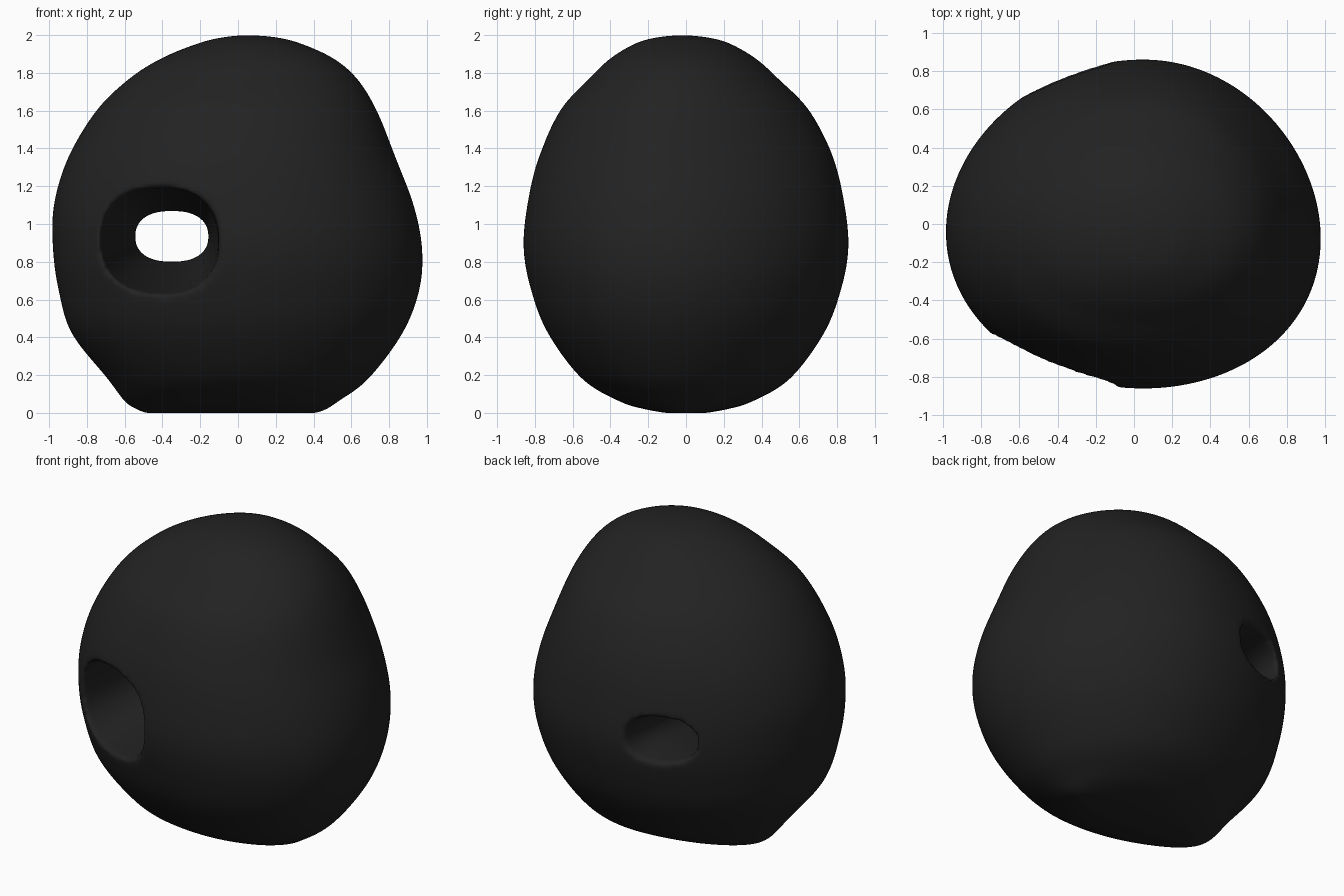
import bpy, bmesh, math
from mathutils import Vector

if "Cube" in bpy.data.objects:
    bpy.data.objects.remove(bpy.data.objects["Cube"])

mat = bpy.data.materials.new("charcoal")
mat.diffuse_color = (0.016, 0.016, 0.016, 1)
mat.use_nodes = True
mat.node_tree.nodes["Principled BSDF"].inputs["Base Color"].default_value = mat.diffuse_color


def loft(name, rings):
    """Skin a stack of closed rings and cap both ends."""
    bm = bmesh.new()
    vs = [[bm.verts.new(p) for p in r] for r in rings]
    n = len(vs[0])
    for a, b in zip(vs, vs[1:]):
        for i in range(n):
            bm.faces.new((a[i], a[(i + 1) % n], b[(i + 1) % n], b[i]))
    bm.faces.new(vs[0])
    bm.faces.new(vs[-1])
    bmesh.ops.recalc_face_normals(bm, faces=bm.faces)
    me = bpy.data.meshes.new(name)
    bm.to_mesh(me)
    bm.free()
    ob = bpy.data.objects.new(name, me)
    bpy.context.collection.objects.link(ob)
    me.materials.append(mat)
    return ob


def spline(pts, steps):
    """Catmull-Rom through the stations."""
    p = [pts[0]] + pts + [pts[-1]]
    out = []
    for i in range(1, len(p) - 2):
        a, b, c, d = p[i - 1:i + 3]
        for s in range(steps):
            t = s / steps
            out.append([0.5 * (2 * q + (r - o) * t + (2 * o - 5 * q + 4 * r - u) * t * t
                               + (3 * q - o - 3 * r + u) * t ** 3)
                        for o, q, r, u in zip(a, b, c, d)])
    out.append(list(pts[-1]))
    return out


# body: height, left edge, right edge, half depth
stations = [
    (0.0, -.50, .42, .11), (.02, -.54, .47, .22), (.06, -.60, .53, .35),
    (.18, -.69, .69, .55), (.42, -.88, .87, .73), (.65, -.95, .96, .82),
    (.87, -.98, .975, .86), (1.1, -.975, .93, .84), (1.35, -.90, .835, .78),
    (1.6, -.75, .735, .66), (1.77, -.575, .63, .50), (1.88, -.40, .50, .38),
    (1.96, -.20, .32, .24), (1.99, -.07, .19, .12), (2.0, .04, .06, .01)]
N = 96
rings = []
for z, xl, xr, h in spline(stations, 5):
    ring = []
    for i in range(N):
        a = 2 * math.pi * i / N
        c, s = math.cos(a), math.sin(a)
        x = .05 + c * ((xr - .05) if c > 0 else (.05 - xl))
        skew = (-.09 if c > 0 else -.05) * c * c
        ring.append(Vector((x, h * (s + skew) - .02 * max(0, z - 1.4) / .6, z)))
    rings.append(ring)
body = loft("body", rings)

# tapered tunnel: y, centre x, centre z, half width, half height
tunnel = [(-1.0, -.45, .90, .36, .32), (-.75, -.43, .91, .325, .285),
          (-.3, -.40, .92, .28, .235), (.3, -.36, .93, .215, .155),
          (.6, -.35, .935, .195, .135), (1.0, -.36, .935, .24, .17)]
rings = []
for y, cx, cz, w, h in spline(tunnel, 6):
    ring = []
    for i in range(64):
        a = 2 * math.pi * i / 64
        c, s = math.cos(a), math.sin(a)
        k = (abs(c) ** 2.4 + abs(s) ** 2.4) ** (-1 / 2.4)
        ring.append(Vector((cx + w * c * k, y, cz + h * s * k)))
    rings.append(ring)
cutter = loft("tunnel_cutter", rings)
cutter.hide_render = True
cutter.hide_set(True)

# cut the hole, then soften its rims
m = body.modifiers.new("hole", 'BOOLEAN')
m.operation = 'DIFFERENCE'
m.object = cutter
m.solver = 'EXACT'
m = body.modifiers.new("even_mesh", 'REMESH')
m.mode = 'VOXEL'
m.voxel_size = 0.018
m.use_smooth_shade = True
m = body.modifiers.new("soften", 'SMOOTH')
m.factor = 0.5
m.iterations = 8
for p in body.data.polygons:
    p.use_smooth = True

# bake the modifiers so the cutter can go
dg = bpy.context.evaluated_depsgraph_get()
baked = bpy.data.meshes.new_from_object(body.evaluated_get(dg))
body.modifiers.clear()
body.data = baked
bpy.data.objects.remove(cutter)
body.data.materials.clear()
body.data.materials.append(mat)
for p in body.data.polygons:
    p.use_smooth = True
    p.material_index = 0
